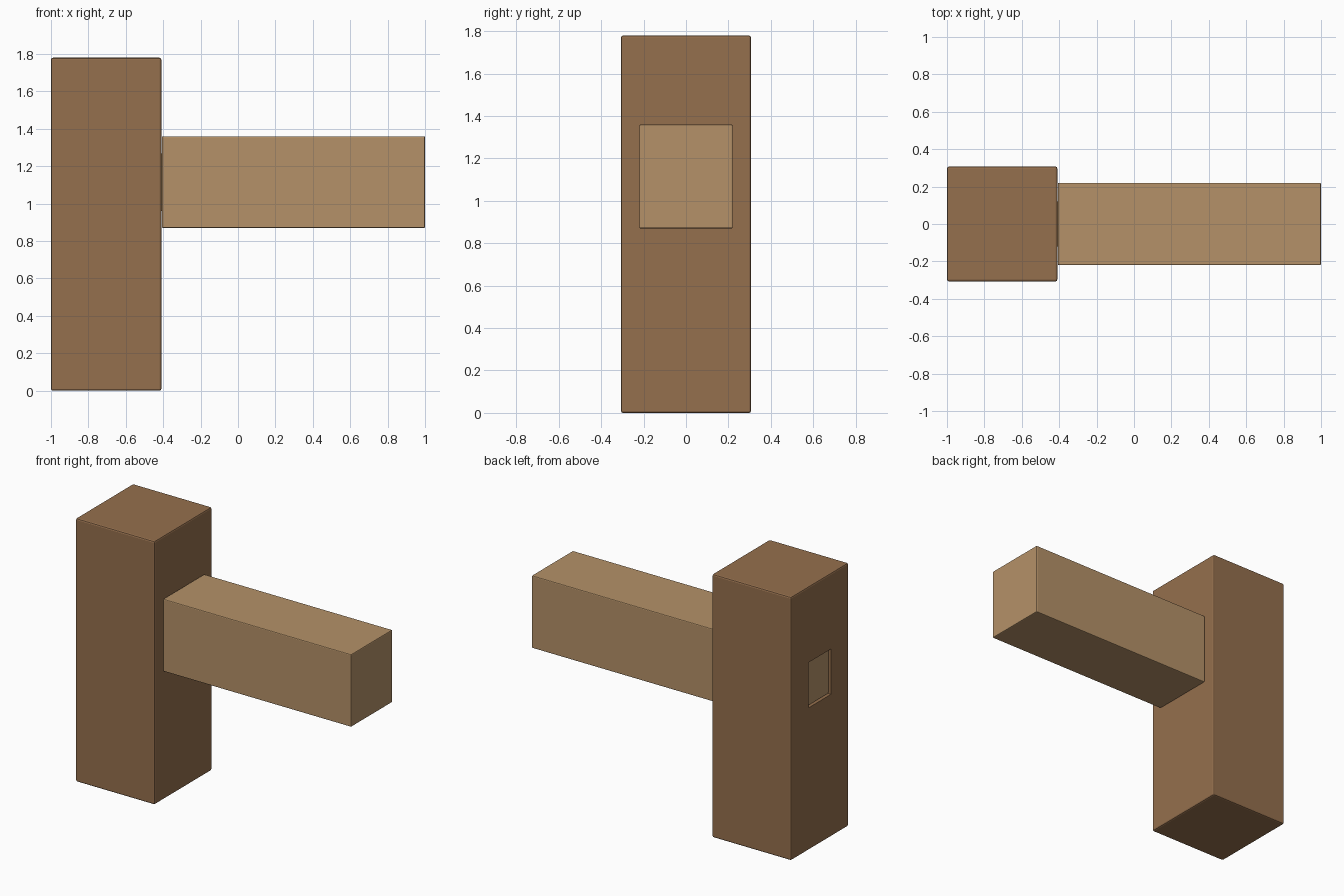
import bpy, bmesh
from mathutils import Vector

if "Cube" in bpy.data.objects:
    bpy.data.objects.remove(bpy.data.objects["Cube"])


def material(name, color):
    m = bpy.data.materials.new(name)
    m.diffuse_color = (*color, 1)
    m.use_nodes = True
    m.node_tree.nodes["Principled BSDF"].inputs["Base Color"].default_value = m.diffuse_color
    return m


def box_mesh(lo, hi):
    bm = bmesh.new()
    bmesh.ops.create_cube(bm, size=1)
    lo, hi = Vector(lo), Vector(hi)
    for v in bm.verts:
        v.co = Vector([a + (c + 0.5) * (b - a) for a, b, c in zip(lo, hi, v.co)])
    return bm


def make_object(name, bm, mat=None, bevel=0):
    bmesh.ops.recalc_face_normals(bm, faces=bm.faces[:])
    mesh = bpy.data.meshes.new(name)
    bm.to_mesh(mesh)
    bm.free()
    ob = bpy.data.objects.new(name, mesh)
    bpy.context.collection.objects.link(ob)
    if mat:
        mesh.materials.append(mat)
    if bevel:
        mod = ob.modifiers.new("soft_edges", 'BEVEL')
        mod.width = bevel
        mod.segments = 2
    return ob


dark = material("dark_wood", (0.30, 0.16, 0.075))
light = material("light_wood", (0.46, 0.285, 0.14))
MID_Z = 1.115

# Post with a mortise cut right through it
post = make_object("post", box_mesh((-1, -0.307, 0), (-0.41, 0.307, 1.78)), dark, 0.01)
cutter = make_object("mortise_cutter",
                     box_mesh((-1.2, -0.12, MID_Z - 0.153), (-0.2, 0.12, MID_Z + 0.153)))
cutter.hide_render = True
cutter.hide_set(True)
cut = post.modifiers.new("mortise", 'BOOLEAN')
cut.operation = 'DIFFERENCE'
cut.solver = 'EXACT'
cut.object = cutter

# Rail: shoulder face narrowed, then pulled out into a tenon
bm = box_mesh((-0.407, -0.22, MID_Z - 0.245), (1, 0.22, MID_Z + 0.245))
end = min(bm.faces, key=lambda f: f.calc_center_median().x)
for x in (-0.407, -0.985):
    end = bmesh.ops.extrude_discrete_faces(bm, faces=[end])["faces"][0]
    for v in end.verts:
        v.co.x = x
        v.co.y = 0.117 if v.co.y > 0 else -0.117
        v.co.z = MID_Z + (0.15 if v.co.z > MID_Z else -0.15)
make_object("rail_with_tenon", bm, light, 0.006)
